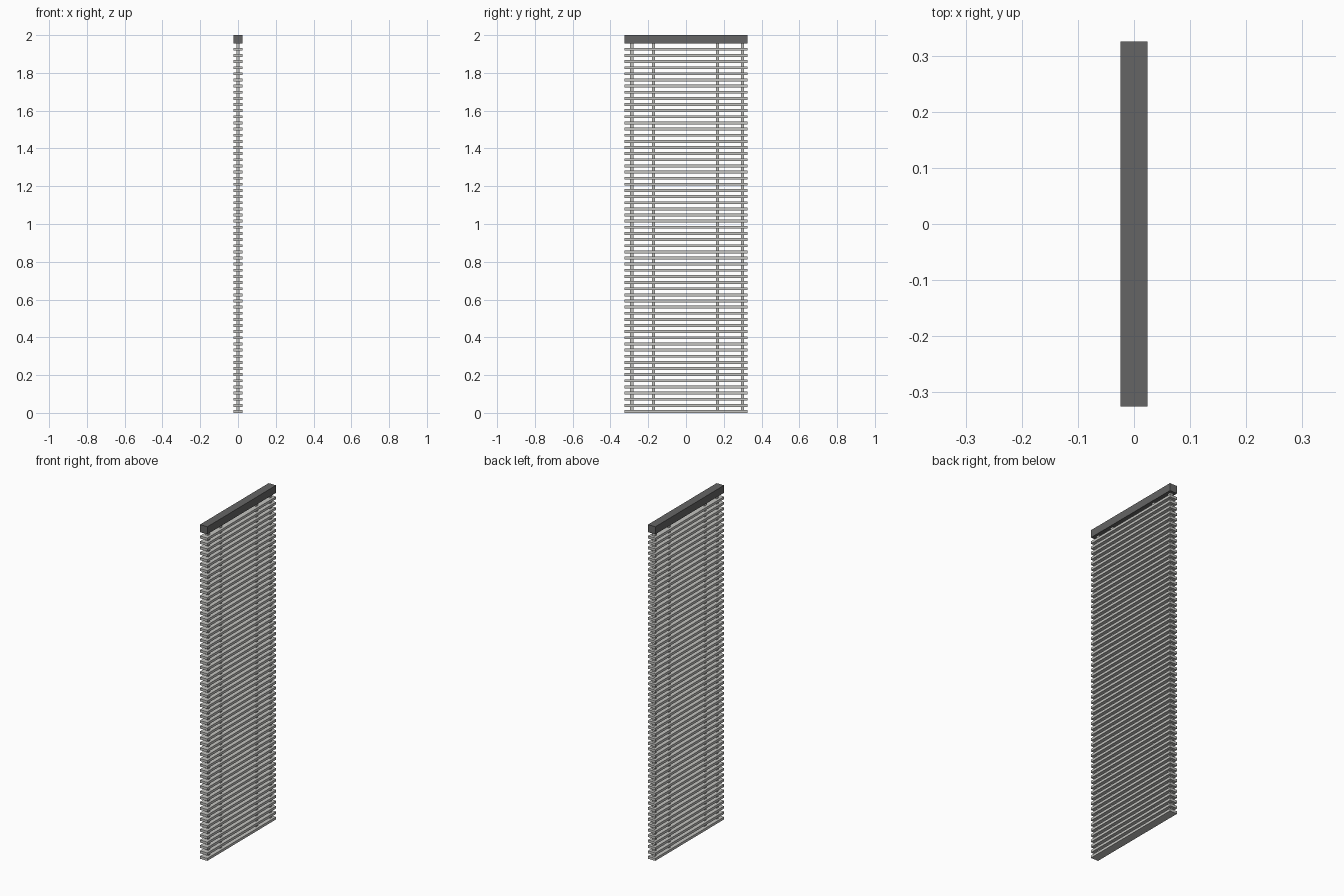
import bpy

if "Cube" in bpy.data.objects:
    bpy.data.objects.remove(bpy.data.objects["Cube"])


def material(name, rgb):
    m = bpy.data.materials.new(name)
    m.diffuse_color = (*rgb, 1)
    m.use_nodes = True
    m.node_tree.nodes["Principled BSDF"].inputs["Base Color"].default_value = m.diffuse_color
    return m


def box(name, x, y, z0, z1, w, d, mat):
    bpy.ops.mesh.primitive_cube_add(size=1, location=(x, y, (z0 + z1) / 2))
    ob = bpy.context.object
    ob.name = name
    ob.scale = (w, d, z1 - z0)
    bpy.ops.object.transform_apply(location=False, rotation=False, scale=True)
    ob.data.materials.append(mat)
    return ob


dark = material("dark grey", (0.13, 0.13, 0.13))
light = material("light grey", (0.55, 0.55, 0.53))

WIDTH, DEPTH = 0.65, 0.049
PITCH, THICK, COUNT = 0.0325, 0.015, 60

# Head rail
box("head_rail", 0, 0, 1.955, 2.0, DEPTH, WIDTH, dark)

# Stack of slats, the lowest being the bottom rail
slat = box("slats", 0, 0, 0, THICK, DEPTH, WIDTH, light)
arr = slat.modifiers.new("stack", 'ARRAY')
arr.use_relative_offset = False
arr.use_constant_offset = True
arr.constant_offset_displace = (0, 0, PITCH)
arr.count = COUNT

# Ladder cords running through the slats
for i, y in enumerate((-0.287, -0.172, 0.167, 0.299)):
    box(f"cord_{i + 1}", 0, y, 0.005, 1.96, 0.018, 0.018, light)
